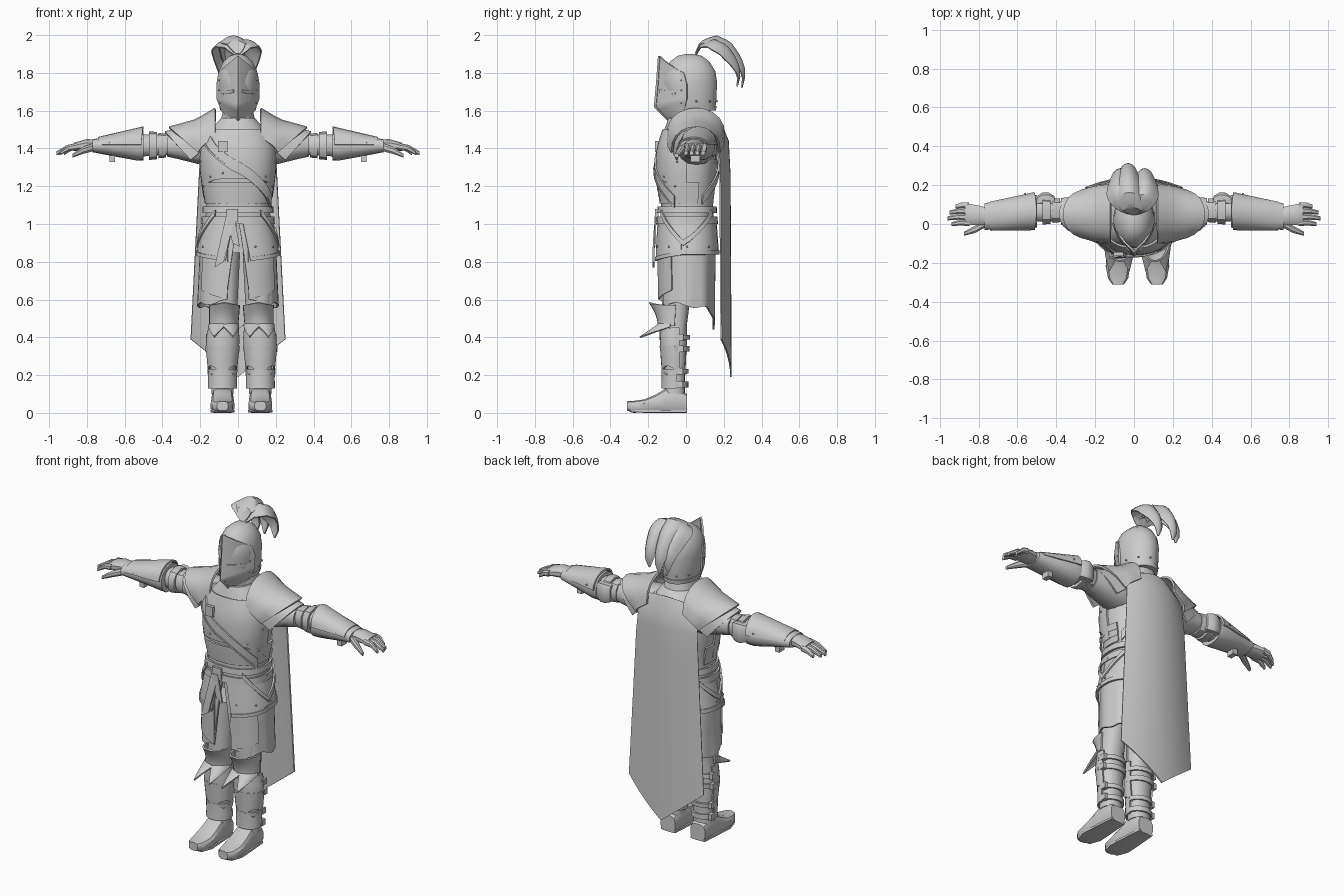
import bpy, bmesh, math
from math import sin, cos, pi, radians
from mathutils import Matrix, Vector

if "Cube" in bpy.data.objects:
    bpy.data.objects.remove(bpy.data.objects["Cube"], do_unlink=True)

steel = bpy.data.materials.new("plain_grey")
steel.use_nodes = True
steel.diffuse_color = (0.6, 0.6, 0.6, 1)
steel.node_tree.nodes["Principled BSDF"].inputs["Base Color"].default_value = steel.diffuse_color
LEG = 0.018  # centre line of the legs


def finish(name, bm, thick=0, mirror=None):
    mesh = bpy.data.meshes.new(name)
    bm.to_mesh(mesh)
    bm.free()
    mesh.materials.append(steel)
    ob = bpy.data.objects.new(name, mesh)
    bpy.context.collection.objects.link(ob)
    bpy.ops.object.select_all(action='DESELECT')
    ob.select_set(True)
    bpy.context.view_layer.objects.active = ob
    if thick:
        solid = ob.modifiers.new("thickness", 'SOLIDIFY')
        solid.thickness, solid.offset = thick, 0
    if mirror is not None:
        ob.location.x = mirror
        ob.modifiers.new("mirror", 'MIRROR').use_mirror_merge = False
    bpy.ops.object.convert(target='MESH')
    bm = bmesh.new()
    bm.from_mesh(ob.data)
    bmesh.ops.recalc_face_normals(bm, faces=bm.faces)
    bm.to_mesh(ob.data)
    bm.free()
    bpy.ops.object.shade_smooth_by_angle(angle=radians(35))


def mix(a, b, t):
    return a + (b - a) * t


def table(rows, t):
    """Linear interpolation of rows keyed by their first value."""
    t = min(max(t, rows[0][0]), rows[-1][0])
    for a, b in zip(rows, rows[1:]):
        if t <= b[0]:
            k = (t - a[0]) / (b[0] - a[0])
            return [mix(p, q, k) for p, q in zip(a[1:], b[1:])]


def bend(c, p):
    return math.copysign(abs(c) ** p, c)


def loft(name, rings, axis='Z', n=16, p=0.85, mirror=None):
    """Closed body through elliptical rings (position, centre u, centre v, radius u, radius v)."""
    bm = bmesh.new()
    loops = []
    for t, cu, cv, ru, rv in rings:
        loop = []
        for i in range(n):
            a = 2 * pi * (i + 0.5) / n
            u, v = cu + ru * bend(cos(a), p), cv + rv * bend(sin(a), p)
            loop.append(bm.verts.new({'X': (t, u, v), 'Y': (u, t, v), 'Z': (u, v, t)}[axis]))
        loops.append(loop)
    for a, b in zip(loops, loops[1:]):
        for i in range(n):
            j = (i + 1) % n
            bm.faces.new((a[i], a[j], b[j], b[i]))
    bm.faces.new(loops[0])
    bm.faces.new(loops[-1])
    finish(name, bm, 0, mirror)


def sheet(name, f, nu, nv, thick=0.01, mirror=None):
    """Thin plate following f(u, v) with u and v from 0 to 1."""
    bm = bmesh.new()
    g = [[bm.verts.new(f(i / nu, j / nv)) for i in range(nu + 1)] for j in range(nv + 1)]
    for a, b in zip(g, g[1:]):
        for i in range(nu):
            bm.faces.new((a[i], a[i + 1], b[i + 1], b[i]))
    finish(name, bm, thick, mirror)


def rivets(name, points, mirror=None):
    bm = bmesh.new()
    for q in points:
        bmesh.ops.create_icosphere(bm, subdivisions=1, radius=.006, matrix=Matrix.Translation(q))
    finish(name, bm, 0, mirror)


def box(name, at, size, mirror=None):
    bm = bmesh.new()
    bmesh.ops.create_cube(bm, size=1, matrix=Matrix.LocRotScale(Vector(at), None, Vector(size)))
    finish(name, bm, 0, mirror)


# Trunk: height, half width, half depth
TRUNK = [(0.55, .208, .143), (0.7, .202, .145), (0.85, .198, .148), (1.0, .176, .144), (1.1, .168, .138),
         (1.2, .182, .15), (1.3, .194, .158), (1.4, .194, .152), (1.48, .165, .128), (1.56, .09, .1)]
MID = .006  # depth of the trunk centre


def body(deg, z, off=0.0):
    rx, ry = table(TRUNK, z)
    a = radians(deg)
    return ((rx + off) * bend(cos(a), .85), MID + (ry + off) * bend(sin(a), .85), z)


def strap(name, a0, z0, a1, z1, width, off, mirror=None):
    sheet(name, lambda u, v: body(mix(a0, a1, u), mix(z0, z1, u) + (v - .5) * width, off), 14, 1, .01, mirror)


loft("torso", [(z, 0, MID, rx, ry) for z, rx, ry in TRUNK[3:]], n=24)
sheet("breastplate", lambda u, v: body(-180 * u, mix(1.24 - .1 * abs(2 * u - 1) ** 3, 1.5, v),
                                       .005), 20, 7, .01)
for i in range(3):
    strap(f"waist_lame_{i}", -200, 1.13 + .035 * i, 20, 1.13 + .035 * i, .04, .002 + .002 * i)
strap("baldric", -152, 1.47, -22, 1.12, .06, .013)
strap("baldric_edge", -152, 1.44, -22, 1.09, .012, .018)
box("baldric_buckle", (-.08, -.155, 1.41), (.05, .02, .06))
strap("back_strap", 28, 1.13, 152, 1.45, .05, .01)
rivets("chest_rivets", [body(-90 + s * a, z, .01) for s in (-1, 1)
                        for a, z in ((20, 1.27), (45, 1.25), (70, 1.2), (75, 1.33))])

# Belts, buckle and hanging straps
for label, z, w, off in (("upper_belt", 1.075, .035, .012), ("lower_belt", 1.02, .04, .013)):
    sheet(label, lambda u, v: body(360 * u, z + (v - .5) * w, off), 32, 1, .012)
box("belt_buckle", (-.03, -.155, 1.045), (.06, .02, .07))
sheet("hanging_strap", lambda u, v: (mix(-.03, -.1, v) + (u - .5) * .05,
                                     -.155 - .018 * sin(pi * v / 2), mix(1.08, .77 + .03 * u, v)), 1, 5)
sheet("short_strap", lambda u, v: (mix(-.04, -.01, v) + (u - .5) * .04, -.163,
                                   mix(1.04, .9 - .02 * u, v)), 1, 3)
strap("hip_strap_front", -55, 1.06, -5, .9, .03, .022, 0)
strap("hip_strap_back", 50, 1.06, -5, .9, .03, .022, 0)


# Skirt with an open front, and layered hip plates
def skirt(u, v):
    deg = mix(-89 + 13 * v, 90, u)
    low = .59 - .045 * u - .11 * u ** 8 + .01 * cos(u * 18)
    return body(deg, mix(1.0, low, v), .004 * cos(u * 28) * v)


sheet("skirt", skirt, 24, 6, .01, 0)
sheet("skirt_panel", lambda u, v: body(mix(-78, -28, u), mix(.9, .6 + .05 * u, v), .009), 6, 4, .008, 0)
sheet("hip_plate", lambda u, v: body(mix(-84 + 8 * v, -8, u), mix(1.0, .81 + .03 * u, v),
                                     .009 + .009 * v), 8, 3, .01, 0)
sheet("side_plate", lambda u, v: body(mix(-14, 88, u), mix(1.0, .84, v), .008 + .008 * v), 9, 3, .01, 0)
strap("side_plate_trim", -14, .85, 88, .85, .025, .019, 0)
strap("hip_plate_trim", -76, .815, -8, .845, .02, .022, 0)
rivets("hip_rivets", [body(a, .88, .02) for a in (-68, -32, 0, 40)], 0)

# Mantle, neck and cape
loft("neck", [(1.5, 0, .02, .08, .09), (1.64, 0, .02, .08, .1)])
loft("mantle", [(1.43, 0, .045, .18, .16), (1.5, 0, .045, .145, .145), (1.505, 0, .045, .13, .135),
                (1.55, 0, .04, .1, .115), (1.555, 0, .04, .09, .105), (1.6, 0, .035, .08, .095)], n=20)
CAPE = [(0, .165, .185), (.06, .195, .222), (.2, .205, .232), (1, .25, .238)]


def cape(u, v):
    s = 2 * u - 1
    half, y = table(CAPE, v)
    return (s * half, y - .052 * s * s, mix(1.53 - .04 * s * s, .19 + .2 * abs(s), v))


sheet("cape", cape, 16, 15, .008)

# Helmet, pointed visor and eye slits
loft("helmet", [(1.6, 0, .035, .09, .12), (1.65, 0, .025, .102, .136), (1.75, 0, .02, .107, .146),
                (1.81, 0, .02, .102, .136), (1.86, 0, .02, .078, .105), (1.89, 0, .02, .045, .065),
                (1.9, 0, .02, .012, .02)], n=24, p=1)
loft("helmet_band", [(1.6, 0, .035, .094, .125), (1.625, 0, .03, .1, .133)], n=24, p=1)
# key, ridge y and z, edge x, y and z
VISOR = [(0, -.14, 1.89, .1, -.01, 1.8), (.35, -.15, 1.75, .11, .005, 1.74),
         (.75, -.162, 1.62, .108, .005, 1.66), (1, -.08, 1.538, .085, -.01, 1.6)]


def visor(u, v, off=0.0):
    s = 2 * u - 1
    k = abs(s)
    ry, rz, ex, ey, ez = table(VISOR, v)
    arch = .012 * sin(pi * k)
    return (s * ex + s * arch * .6, mix(ry, ey, k) - arch - off, mix(rz, ez, k))


sheet("visor", visor, 8, 20, .01)
sheet("visor_ridge", lambda u, v: visor(.46 + .08 * u, v, .004), 2, 20, .009)
for side, label in enumerate(("right", "left")):
    sheet(f"{label}_eye_slit", lambda u, v: visor(abs(side - mix(.13, .4, u)), .52 - .05 * u + .06 * v, .009),
          4, 1, .009)
rivets("visor_rivets", [visor(u, v, .005) for u in (.06, .94) for v in (.25, .5, .8)])
rivets("helmet_rivets", [(.105 * cos(a), .028 + .137 * sin(a), 1.65) for a in (.2, .8, 1.4, 2, 2.6)])

# Plume of three curled feathers
SPINE = [(0, .05, 1.89), (.15, .09, 1.96), (.35, .16, 1.985), (.55, .235, 1.95),
         (.75, .29, 1.87), (.9, .315, 1.79), (1, .295, 1.71)]
for label, lean, size in (("right", -.07, .9), ("middle", -.03, 1), ("left", .055, .9)):
    def feather(u, v):
        s = 2 * u - 1
        y, z = table(SPINE, v)
        w = .012 + .058 * sin(pi * v ** .8) if v < 1 else .004
        sag = .042 * s * s * sin(pi * v)
        return (lean * min(1, 2.2 * v) + s * w, .05 + (y - .05) * size - sag, 1.89 + (z - 1.89) * size
                + (.011 if size == 1 else 0) - sag)
    sheet(f"{label}_feather", feather, 6, 14, .008)


# Shoulder plates tapering to a point: rows of top x, low x, top z, low z, half depth
def shoulder(rows):
    def f(u, v):
        a = pi * (u - .5)
        xt, xl, zt, zl, half = table(rows, v)
        c = max(cos(a), 0) ** .8
        return (mix(xl, xt, c), .052 + half * sin(a), mix(zl, zt, c))
    return f


sheet("shoulder_plate", shoulder([(0, .12, .12, 1.61, 1.46, .15), (.45, .22, .19, 1.55, 1.41, .145),
                                  (1, .365, .21, 1.51, 1.38, .125)]), 10, 6, .012, 0)
sheet("shoulder_lame", shoulder([(0, .25, .2, 1.52, 1.38, .115), (1, .385, .25, 1.485, 1.34, .1)]), 10, 3, .012, 0)

# Arms
loft("sleeve", [(.13, .05, 1.41, .1, .1), (.2, .055, 1.41, .1, .095), (.3, .06, 1.415, .085, .075),
                (.375, .065, 1.415, .07, .058)], 'X', 14, mirror=0)
loft("upper_arm", [(.36, .065, 1.42, .055, .055), (.52, .07, 1.415, .06, .06)], 'X', 12, mirror=0)
for i, (x, r) in enumerate(((.4, .063), (.45, .072))):
    loft(f"elbow_band_{i}", [(x - .02, .07, 1.415, r, r), (x + .02, .07, 1.415, r + .004, r + .004)],
         'X', 10, mirror=0)
loft("elbow_wing", [(.41, .12, 1.415, .025, .05), (.44, .13, 1.415, .033, .058), (.47, .13, 1.415, .033, .058),
                    (.5, .12, 1.415, .025, .05)], 'X', 8, .5, 0)
loft("gauntlet", [(.5, .065, 1.415, .086, .08), (.54, .066, 1.415, .088, .078), (.65, .052, 1.415, .078, .058),
                  (.77, .038, 1.414, .07, .034)], 'X', 14, mirror=0)
sheet("gauntlet_cuff", lambda u, v: (mix(.5 + .012 * abs(2 * u - 1), .74, v),
                                     mix(.066, .04, v) + mix(.093, .07, v) * cos(pi * u),
                                     1.42 + mix(.092, .036, v) * sin(pi * u)), 10, 4, .01, 0)
rivets("gauntlet_rivets", [(.56, -.022, 1.44), (.68, -.028, 1.43), (.56, .155, 1.44), (.68, .12, 1.43)], 0)
box("gauntlet_buckle", (.665, .05, 1.345), (.03, .05, .035), 0)
loft("palm", [(.75, .04, 1.415, .045, .03), (.8, .045, 1.418, .052, .032), (.87, .05, 1.408, .06, .022)],
     'X', 10, mirror=0)
for i in range(4):
    y, tip = .095 - .03 * i, (.92, .95, .96, .94)[i]
    loft(f"finger_{i}", [(.85, y, 1.41, .0165, .019), (mix(.85, tip, .5), y + .002, 1.403, .016, .017),
                         (tip, y - .006, 1.375, .011, .011)], 'X', 8, mirror=0)
loft("thumb", [(.77, .0, 1.405, .022, .022), (.82, -.028, 1.39, .02, .02), (.875, -.05, 1.362, .011, .011)],
     'X', 8, mirror=0)

# Legs: height, centre and radii
SHIN = [(.1, .1, -.06, .06, .056), (.2, .1, -.058, .06, .054), (.36, .1, -.06, .076, .064),
        (.46, .094, -.06, .066, .064), (.56, .09, -.055, .07, .072), (.85, .09, -.02, .085, .11)]
loft("leg", SHIN, n=14, mirror=LEG)


def shin(deg, z, off):
    cx, cy, rx, ry = table(SHIN, z)
    return (cx + (rx + off) * cos(radians(deg)), cy + (ry + off) * sin(radians(deg)), z)


sheet("greave", lambda u, v: shin(-200 + 220 * u, mix(.2 + .05 * abs(sin(2 * pi * u)), .45, v), .01),
      16, 4, .01, LEG)
sheet("ankle_plate", lambda u, v: shin(-190 + 200 * u, mix(.13, .2 + .03 * abs(cos(2 * pi * u)), v), .011),
      16, 2, .01, LEG)
for i, (z, w) in enumerate(((.15, .03), (.22, .025), (.34, .03), (.4, .025))):
    sheet(f"leg_strap_{i}", lambda u, v: shin(360 * u, z + (v - .5) * w, .011), 16, 1, .01, LEG)
    box(f"leg_buckle_{i}", shin(25, z, .012), (.025, .03, .035), LEG)


# Knee cops with flaring lower points
def knee(u, v):
    x, y, z = shin(-180 + 180 * u, mix(.46, .585, v), .006)
    return (x, y - sin(pi * u) * (.014 + .045 * v * v), z - .015 * v * abs(cos(pi * u)))


def knee_points(u, v):
    x, y, z = shin(-170 + 160 * u, .47, .012)
    out = sin(2 * pi * u) ** 2 * v
    return (x, y - .01 - .115 * out, z - .015 * v - .055 * out)


sheet("knee_cop", knee, 12, 5, .01, LEG)
sheet("knee_points", knee_points, 8, 3, .01, LEG)

# Boots
FOOT = [(.005, .1, .05), (-.05, .14, .056), (-.11, .13, .058), (-.16, .098, .061), (-.22, .072, .064),
        (-.28, .064, .053), (-.312, .05, .03)]
loft("boot", [(y, .1, h / 2 + (.012 if h < .06 else 0), w, h / 2) for y, h, w in FOOT], 'Y', 12, .65, LEG)
loft("boot_sole", [(.003, .1, .009, .05, .009), (-.1, .1, .009, .058, .009), (-.22, .1, .009, .066, .009),
                   (-.29, .1, .012, .045, .009)], 'Y', 8, .4, LEG)
